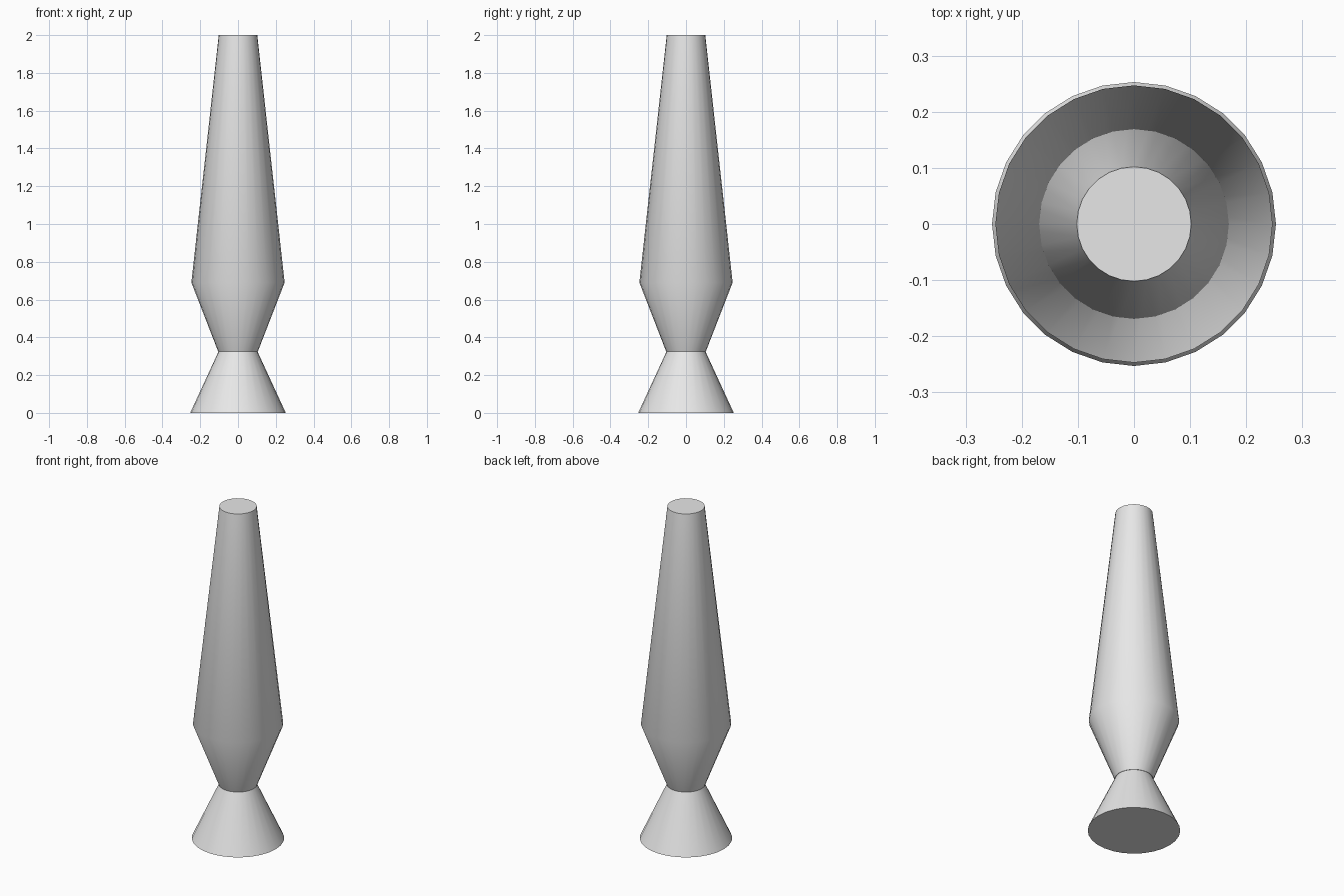
import bpy, bmesh, math

if "Cube" in bpy.data.objects:
    bpy.data.objects.remove(bpy.data.objects["Cube"])

SIDES = 28

grey = bpy.data.materials.new("light grey")
grey.diffuse_color = (0.8, 0.8, 0.8, 1)
grey.use_nodes = True
grey.node_tree.nodes["Principled BSDF"].inputs["Base Color"].default_value = grey.diffuse_color


def lathe(name, profile):
    """Closed round solid from (radius, height) rings, flat caps at both ends."""
    bm = bmesh.new()
    rings = [[bm.verts.new((r * math.cos(2 * math.pi * i / SIDES),
                            r * math.sin(2 * math.pi * i / SIDES), z))
              for i in range(SIDES)] for r, z in profile]
    for low, high in zip(rings, rings[1:]):
        for i in range(SIDES):
            j = (i + 1) % SIDES
            bm.faces.new((low[i], low[j], high[j], high[i]))
    bm.faces.new(rings[0][::-1])
    bm.faces.new(rings[-1])
    mesh = bpy.data.meshes.new(name)
    bm.to_mesh(mesh)
    bm.free()
    mesh.materials.append(grey)
    obj = bpy.data.objects.new(name, mesh)
    bpy.context.collection.objects.link(obj)
    bpy.ops.object.select_all(action='DESELECT')
    obj.select_set(True)
    bpy.context.view_layer.objects.active = obj
    bpy.ops.object.shade_smooth_by_angle(angle=math.radians(30))
    return obj


# Flared foot
lathe("base", [(0.253, 0), (0.103, 0.325)])
# Double-tapered body, widest low down, ending in a flat top
lathe("body", [(0.105, 0.325), (0.247, 0.69), (0.102, 2.0)])
